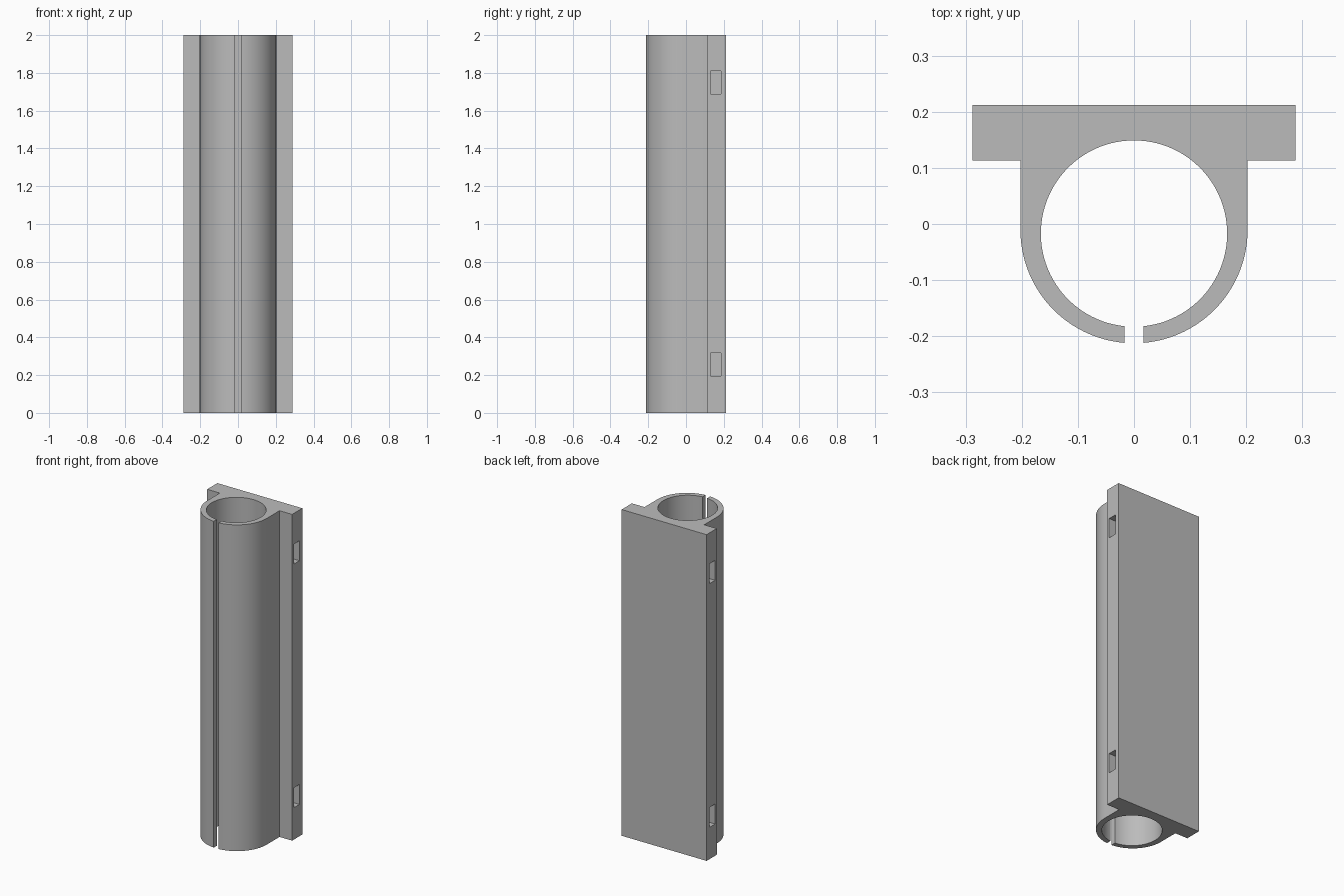
import bpy
import bmesh
import math

if "Cube" in bpy.data.objects:
    bpy.data.objects.remove(bpy.data.objects["Cube"], do_unlink=True)

HEIGHT = 2.0
BACK, EAR_FRONT, EAR_X = 0.212, 0.113, 0.288
BODY_R, BODY_Y = 0.2025, -0.01
BORE_R, BORE_Y = 0.166, -0.017
GAP = 0.0165

grey = bpy.data.materials.new("plain grey")
grey.use_nodes = True
colour = (0.5, 0.5, 0.5, 1)
grey.diffuse_color = colour
grey.node_tree.nodes["Principled BSDF"].inputs["Base Color"].default_value = colour


def arc(radius, cy, start, end, steps):
    """Points on a circle centred on x = 0."""
    angles = [start + (end - start) * i / steps for i in range(steps + 1)]
    return [(radius * math.cos(a), cy + radius * math.sin(a)) for a in angles]


def finish(name, bm):
    bmesh.ops.recalc_face_normals(bm, faces=bm.faces)
    mesh = bpy.data.meshes.new(name)
    bm.to_mesh(mesh)
    bm.free()
    mesh.materials.append(grey)
    obj = bpy.data.objects.new(name, mesh)
    bpy.context.collection.objects.link(obj)
    return obj


# Split tube with a flat mounting plate, as one extruded profile
down = -math.pi / 2
outer_gap = math.asin(GAP / BODY_R)
inner_gap = math.asin(GAP / BORE_R)
outer_right = arc(BODY_R, BODY_Y, down + outer_gap, 0, 32)
bore = arc(BORE_R, BORE_Y, down + 2 * math.pi - inner_gap, down + inner_gap, 96)
half = outer_right + [(BODY_R, EAR_FRONT), (EAR_X, EAR_FRONT), (EAR_X, BACK)]
profile = half + [(-x, y) for x, y in reversed(half)] + bore

bm = bmesh.new()
base = bm.faces.new([bm.verts.new((x, y, 0)) for x, y in profile])
top = bmesh.ops.extrude_face_region(bm, geom=[base])["geom"]
bmesh.ops.translate(bm, vec=(0, 0, HEIGHT),
                    verts=[v for v in top if isinstance(v, bmesh.types.BMVert)])
clamp = finish("tube_clamp", bm)


def cut(bm):
    cutter = finish("cutter", bm)
    cutter.hide_render = True
    mod = clamp.modifiers.new("cut", 'BOOLEAN')
    mod.operation = 'DIFFERENCE'
    mod.solver = 'EXACT'
    mod.object = cutter
    bpy.ops.object.modifier_apply(modifier=mod.name)
    bpy.data.objects.remove(cutter, do_unlink=True)


bpy.ops.object.select_all(action='DESELECT')
bpy.context.view_layer.objects.active = clamp
clamp.select_set(True)

for z in (0.256, 1.75):
    for side in (-1, 1):
        # Nut slot entering from the side of the plate
        bm = bmesh.new()
        bmesh.ops.create_cube(bm, size=1)
        bmesh.ops.scale(bm, vec=(0.2, 0.054, 0.122), verts=bm.verts)
        bmesh.ops.translate(bm, vec=(side * 0.21, 0.157, z), verts=bm.verts)
        cut(bm)
        # Screw hole from the back into the slot
        bm = bmesh.new()
        bmesh.ops.create_cone(bm, cap_ends=True, segments=32, radius1=0.029,
                              radius2=0.029, depth=0.1)
        for v in bm.verts:
            v.co = (v.co.x + side * 0.17, v.co.z + 0.21, v.co.y + z)
        cut(bm)

bpy.ops.object.shade_smooth_by_angle(angle=math.radians(30))
